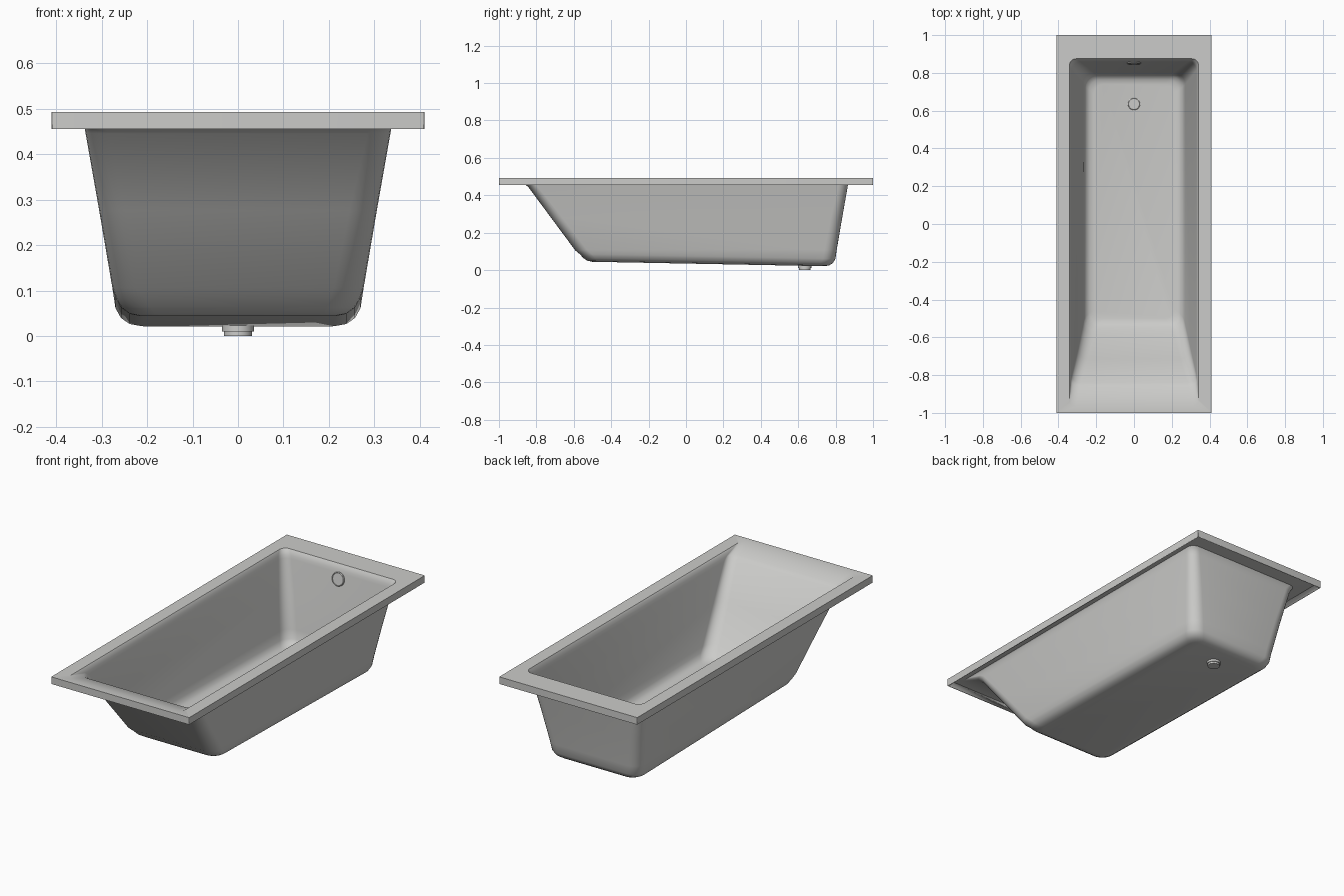
import bpy
import bmesh
import math
from mathutils import Vector, Matrix

cube = bpy.data.objects.get("Cube")
if cube:
    bpy.data.objects.remove(cube)

white = bpy.data.materials.new("bath_white")
white.use_nodes = True
COLOUR = (0.6, 0.6, 0.585, 1)
white.diffuse_color = COLOUR
white.node_tree.nodes["Principled BSDF"].inputs["Base Color"].default_value = COLOUR


def finish(name, bm, angle=32):
    """Turn a bmesh into a smooth-shaded object with sharp edges kept."""
    mesh = bpy.data.meshes.new(name)
    bm.to_mesh(mesh)
    bm.free()
    mesh.materials.append(white)
    obj = bpy.data.objects.new(name, mesh)
    bpy.context.collection.objects.link(obj)
    bpy.ops.object.select_all(action="DESELECT")
    obj.select_set(True)
    bpy.context.view_layer.objects.active = obj
    bpy.ops.object.shade_smooth_by_angle(angle=math.radians(angle))
    return obj


def rounded_rect(half_x, front, back, radius, steps=6):
    """Counter-clockwise outline with rounded corners."""
    corners = ((1, back, -1, 0), (-1, back, -1, 1), (-1, front, 1, 2), (1, front, 1, 3))
    points = []
    for side, y, inward, quarter in corners:
        for i in range(steps + 1):
            a = (quarter + i / steps) * math.pi / 2
            points.append((side * (half_x - radius) + radius * math.cos(a),
                           y + inward * radius + radius * math.sin(a)))
    return points


def loft(bm, rings):
    """Skin successive vertex loops, and cap the last one."""
    for upper, lower in zip(rings, rings[1:]):
        n = len(upper)
        for i in range(n):
            j = (i + 1) % n
            bm.faces.new((upper[i], upper[j], lower[j], lower[i]))
    bm.faces.new(rings[-1])


# Tub shell: skirt, flat rim, shallow head end, walls, rounded floor
# Columns: height, half width, front y, back y, corner radius, floor tilt
TILT = -0.019
sections = [
    (0.455, 0.41, -1.0, 1.0, 0.002, 0),
    (0.493, 0.41, -1.0, 1.0, 0.002, 0),
    (0.493, 0.342, -0.965, 0.875, 0.035, 0),
    (0.482, 0.337, -0.92, 0.868, 0.04, 0),
    (0.466, 0.333, -0.865, 0.862, 0.045, 0),
    (0.45, 0.33, -0.84, 0.859, 0.045, 0),
    (0.28, 0.3, -0.714, 0.829, 0.055, 0),
    (0.11, 0.271, -0.588, 0.8, 0.06, 0),
    (0.075, 0.264, -0.562, 0.793, 0.06, TILT),
    (0.055, 0.253, -0.544, 0.782, 0.06, TILT),
    (0.043, 0.236, -0.524, 0.764, 0.055, TILT),
    (0.0385, 0.212, -0.5, 0.74, 0.05, TILT),
]
bm = bmesh.new()
rings = []
for z, half_x, front, back, radius, tilt in sections:
    outline = rounded_rect(half_x, front, back, radius)
    rings.append([bm.verts.new((x, y, z + tilt * (y - 0.13))) for x, y in outline])
loft(bm, rings)
bmesh.ops.recalc_face_normals(bm, faces=bm.faces)
bm.normal_update()
if max(bm.faces, key=lambda f: len(f.verts)).normal.z < 0:
    bmesh.ops.reverse_faces(bm, faces=bm.faces)
tub = finish("tub_shell", bm)
shell = tub.modifiers.new("thickness", "SOLIDIFY")
shell.thickness = 0.006
shell.offset = -1


def turned(name, profile, centre, axis=(0, 0, 1), sides=32):
    """Lathe a radius/height profile about an axis, closed at both ends."""
    bm = bmesh.new()
    loops = [[bm.verts.new((r * math.cos(2 * math.pi * i / sides),
                            r * math.sin(2 * math.pi * i / sides), h))
              for i in range(sides)] for r, h in profile]
    loft(bm, loops)
    bm.faces.new(loops[0])
    bmesh.ops.recalc_face_normals(bm, faces=bm.faces)
    turn = Vector((0, 0, 1)).rotation_difference(Vector(axis)).to_matrix().to_4x4()
    bmesh.ops.transform(bm, matrix=Matrix.Translation(centre) @ turn, verts=bm.verts)
    return finish(name, bm)


# Drain: stepped outlet below the floor with a shallow plug inside
turned("drain", [(0.031, 0), (0.031, 0.01), (0.035, 0.01), (0.035, 0.031),
                 (0.032, 0.032), (0.031, 0.03), (0.029, 0.032)], (0, 0.635, 0))

# Overflow: round cover on the sloping back wall
turned("overflow_cover", [(0.036, -0.004), (0.036, 0.005), (0.033, 0.008),
                          (0.031, 0.006)], (0, 0.854, 0.42), (0, -1, 0.175))
